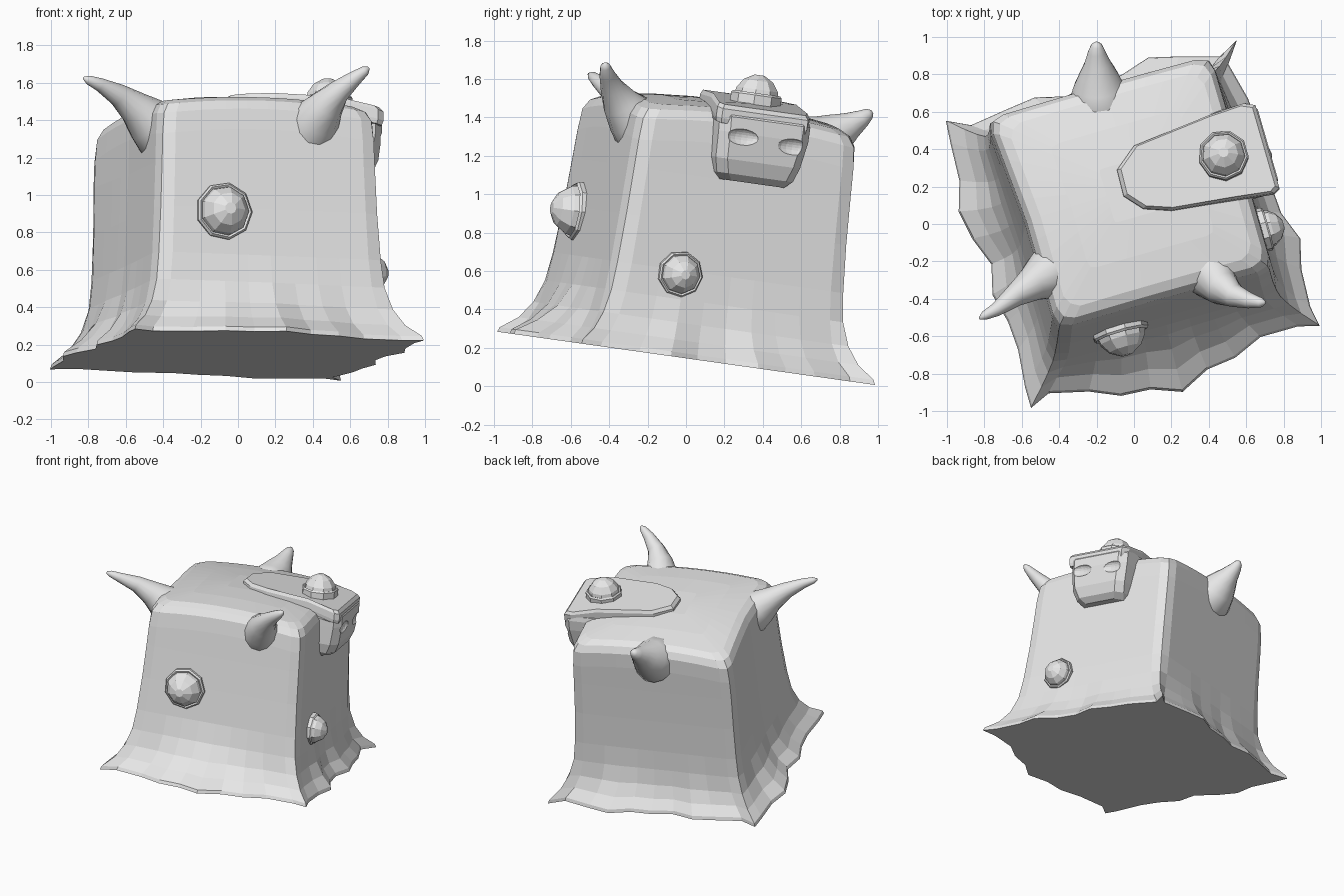
import bpy, bmesh, math
from mathutils import Vector, Matrix

if "Cube" in bpy.data.objects:
    bpy.data.objects.remove(bpy.data.objects["Cube"])

# Tilted, turned frame in which the block stands upright
FRAME = (Matrix.Translation((0, 0, 0.145)) @ Matrix.Rotation(-0.14, 4, 'X')
         @ Matrix.Rotation(math.radians(16), 4, 'Z'))

grey = bpy.data.materials.new("light_grey")
grey.diffuse_color = (0.8, 0.8, 0.8, 1)
grey.use_nodes = True
grey.node_tree.nodes["Principled BSDF"].inputs["Base Color"].default_value = grey.diffuse_color


def make(name, bm, matrix=FRAME, smooth=False):
    bmesh.ops.recalc_face_normals(bm, faces=bm.faces)
    me = bpy.data.meshes.new(name)
    bm.to_mesh(me)
    bm.free()
    me.materials.append(grey)
    for p in me.polygons:
        p.use_smooth = smooth
    ob = bpy.data.objects.new(name, me)
    ob.matrix_world = matrix
    bpy.context.collection.objects.link(ob)
    return ob


def loft(rings, cap_start=True, cap_end=True):
    bm = bmesh.new()
    vs = [[bm.verts.new(p) for p in r] for r in rings]
    n = len(vs[0])
    for a, b in zip(vs, vs[1:]):
        for i in range(n):
            j = (i + 1) % n
            bm.faces.new((a[i], a[j], b[j], b[i]))
    if cap_start:
        bm.faces.new(vs[0][::-1])
    if cap_end:
        bm.faces.new(vs[-1])
    return bm


# Jelly block: ragged hem (distance from centre along each side) blending to a square
HEM = [(.79, .74, .79, .86, .87, .93, .85, .83, .76, .76),
       (.79, .77, .78, .82, .76, .75, .80, .77, .76, .71),
       (.79, .73, .79, .83, .78, .78, .75, .79, .77, .74),
       (.80, .81, .82, .87, .84, .78, .82, .78, .77, .79)]
ALONG = (-1, -.86, -.6, -.4, -.2, 0, .2, .4, .6, .86)


def block_ring(h, s, ragged, pull):
    pts = []
    for k in range(4):
        turn = Matrix.Rotation(k * math.pi / 2, 3, 'Z')
        for i, f in enumerate(ALONG):
            d = s + ragged * (HEM[k][i] - 0.79)
            u = f * s
            if i == 0:
                d *= pull
                u = -d
            p = turn @ Vector((u, -d, h))
            # back left corner leans outwards, the top is domed
            if p.x < 0 < p.y:
                p.x -= .045 * min(h, 1) * p.y / .6 * min(1, -p.x / .5)
            if h > 1.1:
                p.z -= .045 * (p.x ** 2 + p.y ** 2) / .36
            pts.append(p)
    return pts


PROFILE = [(0, .803, 1, 1), (.025, .795, 1, 1), (.09, .73, .7, .99), (.18, .68, .35, .985),
           (.3, .65, .1, .975), (.45, .633, 0, .975), (.7, .62, 0, .97), (.95, .61, 0, .97),
           (1.18, .605, 0, .97), (1.29, .597, 0, .965), (1.335, .57, 0, .96),
           (1.353, .52, 0, .95), (1.358, .35, 0, .97), (1.36, .15, 0, .97)]
make("jelly_block", loft([block_ring(*p) for p in PROFILE]))


# Curved horns growing out of the top edges
def horn(name, path):
    pts = [Vector(p[:3]) for p in path]
    rings = []
    for i, p in enumerate(pts):
        axis = pts[min(i + 1, len(pts) - 1)] - pts[max(i - 1, 0)]
        q = axis.to_track_quat('Z', 'Y')
        r = path[i][3]
        rings.append([p + q @ Vector((r * math.cos(a), r * math.sin(a), 0))
                      for a in (k * math.tau / 14 for k in range(14))])
    make(name, loft(rings), Matrix.Identity(4), True)


horn("left_horn", [(-.32, -.18, 1.25, .14), (-.41, -.24, 1.34, .16), (-.48, -.28, 1.40, .13),
                   (-.55, -.325, 1.465, .092), (-.64, -.385, 1.535, .06), (-.74, -.46, 1.59, .036),
                   (-.80, -.49, 1.615, .024), (-.825, -.505, 1.625, .008)])
horn("right_horn", [(.31, -.14, 1.22, .14), (.38, -.22, 1.33, .16), (.425, -.29, 1.41, .13),
                    (.475, -.345, 1.48, .095), (.54, -.385, 1.555, .062), (.62, -.41, 1.62, .042),
                    (.68, -.42, 1.665, .026), (.70, -.42, 1.68, .008)])
horn("back_horn", [(-.17, .55, 1.21, .14), (-.18, .67, 1.25, .17), (-.19, .74, 1.29, .135),
                   (-.19, .80, 1.325, .105), (-.195, .86, 1.36, .072), (-.2, .92, 1.395, .047),
                   (-.2, .955, 1.42, .03), (-.2, .97, 1.43, .01)])


# Faceted domes, each in a narrow rim
def stud(name, pos, normal, r):
    prof = [(1, -.45), (1, .06), (.93, .14), (.86, .1), (.82, .28), (.58, .62), (.2, .84)]
    rings = [[Vector((a * r * math.cos(t), a * r * math.sin(t), z * r))
              for t in (k * math.tau / 9 for k in range(9))] for a, z in prof]
    q = Vector(normal).to_track_quat('Z', 'Y').to_matrix().to_4x4()
    make(name, loft(rings), FRAME @ Matrix.Translation(pos) @ q)


stud("front_stud", (-.258, -.63, .68), (0, -1, 0), .155)
stud("side_stud", (.65, -.28, .43), (1, 0, 0), .12)
stud("top_stud", (.508, .035, 1.40), (0, 0, 1), .135)

# Tongue-shaped plate lying on top, drooping towards the side
OUTLINE = [(-.06, .12), (-.065, -.025), (.018, -.12), (.16, -.17), (.5, -.205), (.715, -.226),
           (.75, -.205), (.75, .26), (.69, .285), (.5, .27), (.063, .22)]
cx, cy = .35, .03


def plate_ring(k, h):
    return [Vector((cx + (x - cx) * k, cy + (y - cy) * k, h - .2 * max(0, x - .45)))
            for x, y in OUTLINE]


make("top_plate", loft([plate_ring(.98, 1.30), plate_ring(1, 1.325),
                        plate_ring(1, 1.375), plate_ring(.95, 1.398)]))


# Hanging mask at the side, narrowing towards its chin
def mask_ring(h, x, y0, y1, c=.05):
    return [Vector(p + (h,)) for p in
            [(.5, y0), (x - c, y0), (x, y0 + c), (x, y1 - c), (x - c, y1), (.5, y1)]]


mask = make("side_mask", loft([mask_ring(.95, .665, -.13, .22), mask_ring(.985, .71, -.165, .25),
                               mask_ring(1.06, .74, -.19, .27), mask_ring(1.2, .757, -.2, .29),
                               mask_ring(1.28, .757, -.205, .29), mask_ring(1.315, .73, -.2, .28)]))

# Two shallow slits cut into the mask
for n, (y, h) in enumerate(((-.08, 1.18), (.2, 1.165))):
    bm = bmesh.new()
    bmesh.ops.create_uvsphere(bm, u_segments=16, v_segments=10, radius=1)
    cutter = make("slit_cutter_%d" % n, bm,
                  FRAME @ Matrix.Translation((.765, y, h)) @ Matrix.Diagonal((.035, .09, .045, 1)))
    cutter.hide_render = True
    cutter.hide_viewport = True
    mod = mask.modifiers.new("slit_%d" % n, 'BOOLEAN')
    mod.operation = 'DIFFERENCE'
    mod.solver = 'EXACT'
    mod.object = cutter
